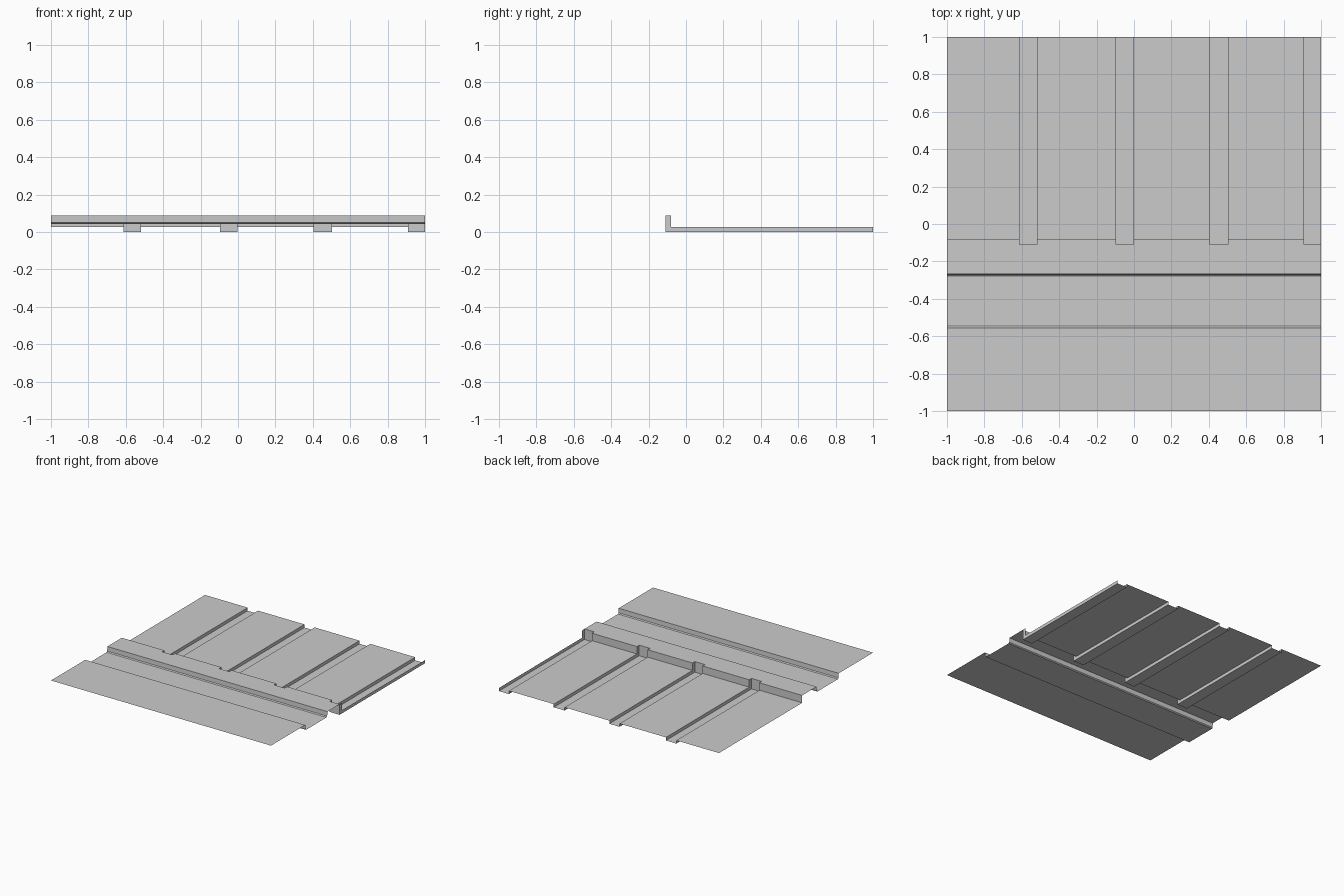
import bpy, bmesh

if "Cube" in bpy.data.objects:
    bpy.data.objects.remove(bpy.data.objects["Cube"])

TOP, LOW, PANEL = 0.087, 0.043, 0.026     # deck, trough and panel heights
BACK, NOTCH, LIP = -0.08, -0.11, -0.268   # curb back, notch back, curb front


def sweep(bm, profile, x0, x1):
    """Sweep an open (y, z) profile along x, faces pointing up."""
    a = [bm.verts.new((x0, y, z)) for y, z in profile]
    b = [bm.verts.new((x1, y, z)) for y, z in profile]
    for i in range(len(profile) - 1):
        bm.faces.new((a[i], b[i], b[i + 1], a[i + 1]))


def finish(bm, name):
    bmesh.ops.remove_doubles(bm, verts=bm.verts, dist=1e-5)
    me = bpy.data.meshes.new(name)
    bm.to_mesh(me)
    bm.free()
    ob = bpy.data.objects.new(name, me)
    bpy.context.collection.objects.link(ob)
    return ob


# Front deck, trough and curb face, with small chamfers at the trough floor
bm = bmesh.new()
sweep(bm, [(-1, TOP), (-0.555, TOP), (-0.553, LOW + 0.007), (-0.545, LOW),
           (-0.278, LOW), (-0.270, LOW + 0.007), (LIP, TOP)], -1, 1)
finish(bm, "front_deck_and_trough")

# Rear panels with recessed channels, sharing the curb top
panel = [(LIP, TOP), (NOTCH, TOP), (BACK, TOP), (BACK, PANEL), (1, PANEL)]
channel = [(LIP, TOP), (NOTCH, TOP), (NOTCH, 0), (1, 0)]
side = [(NOTCH, 0), (1, 0), (1, PANEL), (BACK, PANEL), (BACK, TOP), (NOTCH, TOP)]
channels = [(-0.612, -0.518), (-0.096, -0.003), (0.404, 0.502), (0.91, 1.0)]

bm = bmesh.new()
start = -1
for x0, x1 in channels:
    sweep(bm, panel, start, x0)
    sweep(bm, channel, x0, x1)
    # L-shaped side walls of the channel
    bm.faces.new([bm.verts.new((x0, y, z)) for y, z in side])
    bm.faces.new([bm.verts.new((x1, y, z)) for y, z in reversed(side)])
    start = x1
finish(bm, "rear_panels_and_channels")
